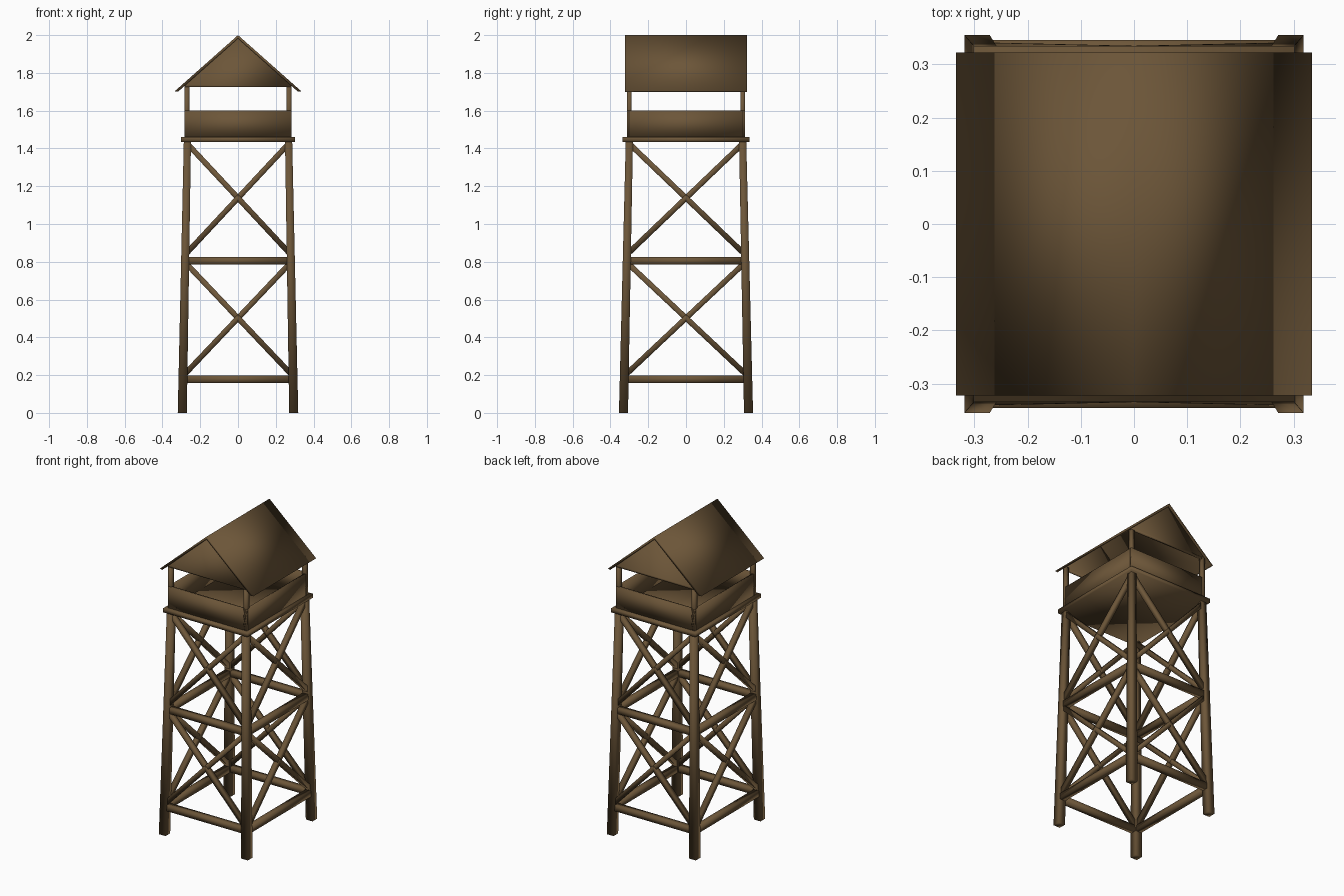
import bpy, bmesh
from mathutils import Vector

if "Cube" in bpy.data.objects:
    bpy.data.objects.remove(bpy.data.objects["Cube"])

wood = bpy.data.materials.new("brown_wood")
wood.diffuse_color = (0.15, 0.092, 0.04, 1)
wood.use_nodes = True
wood.node_tree.nodes["Principled BSDF"].inputs["Base Color"].default_value = wood.diffuse_color


def make(name, verts, faces):
    me = bpy.data.meshes.new(name)
    me.from_pydata(verts, [], faces)
    bm = bmesh.new()
    bm.from_mesh(me)
    bmesh.ops.recalc_face_normals(bm, faces=bm.faces)
    bm.to_mesh(me)
    bm.free()
    for p in me.polygons:
        p.use_smooth = True
    me.materials.append(wood)
    ob = bpy.data.objects.new(name, me)
    bpy.context.collection.objects.link(ob)
    return ob


def loft(name, a, b):
    """Solid between two matching polygons."""
    n = len(a)
    faces = [tuple(range(n)), tuple(range(n, 2 * n))]
    faces += [(i, (i + 1) % n, n + (i + 1) % n, n + i) for i in range(n)]
    return make(name, a + b, faces)


def box(name, x0, x1, y0, y1, z0, z1):
    def ring(z):
        return [(x0, y0, z), (x1, y0, z), (x1, y1, z), (x0, y1, z)]
    return loft(name, ring(z0), ring(z1))


def beam(name, p, q, w):
    """Square bar from p to q."""
    p, q = Vector(p), Vector(q)
    d = (q - p).normalized()
    # side direction follows the face the bar lies in
    n = Vector((0, 1, 0)) if abs(d.x) > abs(d.y) else Vector((1, 0, 0))
    u = d.cross(n).normalized() * w / 2
    v = d.cross(u).normalized() * w / 2
    def ring(c):
        return [c + u + v, c + u - v, c - u - v, c - u + v]
    return loft(name, ring(p), ring(q))


def leg_at(sx, sy, z):
    t = z / 1.435
    return (sx * (0.295 - 0.027 * t), sy * (0.331 - 0.031 * t), z)


# tapered leaning legs
corners = [(-1, -1), (1, -1), (1, 1), (-1, 1)]
for sx, sy in corners:
    def ring(z, h):
        x, y, _ = leg_at(sx, sy, z)
        return [(x - h, y - h, z), (x + h, y - h, z), (x + h, y + h, z), (x - h, y + h, z)]
    loft("leg", ring(0, 0.024), ring(1.437, 0.019))

# rails and cross braces on the four sides
for i in range(4):
    a, b = corners[i], corners[(i + 1) % 4]
    for z in (0.178, 0.805):
        beam("rail", leg_at(*a, z), leg_at(*b, z), 0.038)
    for z0, z1 in ((0.195, 0.797), (0.838, 1.425)):
        beam("cross_brace", leg_at(*a, z0), leg_at(*b, z1), 0.029)
        beam("cross_brace", leg_at(*b, z0), leg_at(*a, z1), 0.029)

# deck
box("deck", -0.302, 0.302, -0.335, 0.335, 1.434, 1.46)

# cabin walls and corner posts
X, Y, T, P = 0.283, 0.313, 0.012, 0.025
for s in (-1, 1):
    ys = sorted((s * Y, s * (Y - T)))
    xs = sorted((s * X, s * (X - T)))
    box("end_wall", -X, X, *ys, 1.46, 1.6)
    box("side_wall", *xs, -Y + T, Y - T, 1.46, 1.6)
    # gable end under the roof
    g = [(-X, 1.725), (X, 1.725), (X, 1.737), (0, 1.99), (-X, 1.737)]
    loft("gable", [(x, ys[0], z) for x, z in g], [(x, ys[1], z) for x, z in g])
for sx, sy in corners:
    box("corner_post", *sorted((sx * X, sx * (X - P))),
        *sorted((sy * Y, sy * (Y - P))), 1.46, 1.74)

# thin pitched roof, open underneath
R = 0.322
top = [(-0.335, 1.703), (0, 2.0), (0.335, 1.703)]
low = [(0.318, 1.7), (0, 1.982), (-0.318, 1.7)]
prof = top + low
n = len(prof)
verts = [(x, y, z) for y in (-R, R) for x, z in prof]
faces = [(i, (i + 1) % n, n + (i + 1) % n, n + i) for i in range(n)]
for o in (0, n):
    faces += [(o, o + 1, o + 4, o + 5), (o + 1, o + 2, o + 3, o + 4)]
make("roof", verts, faces)
